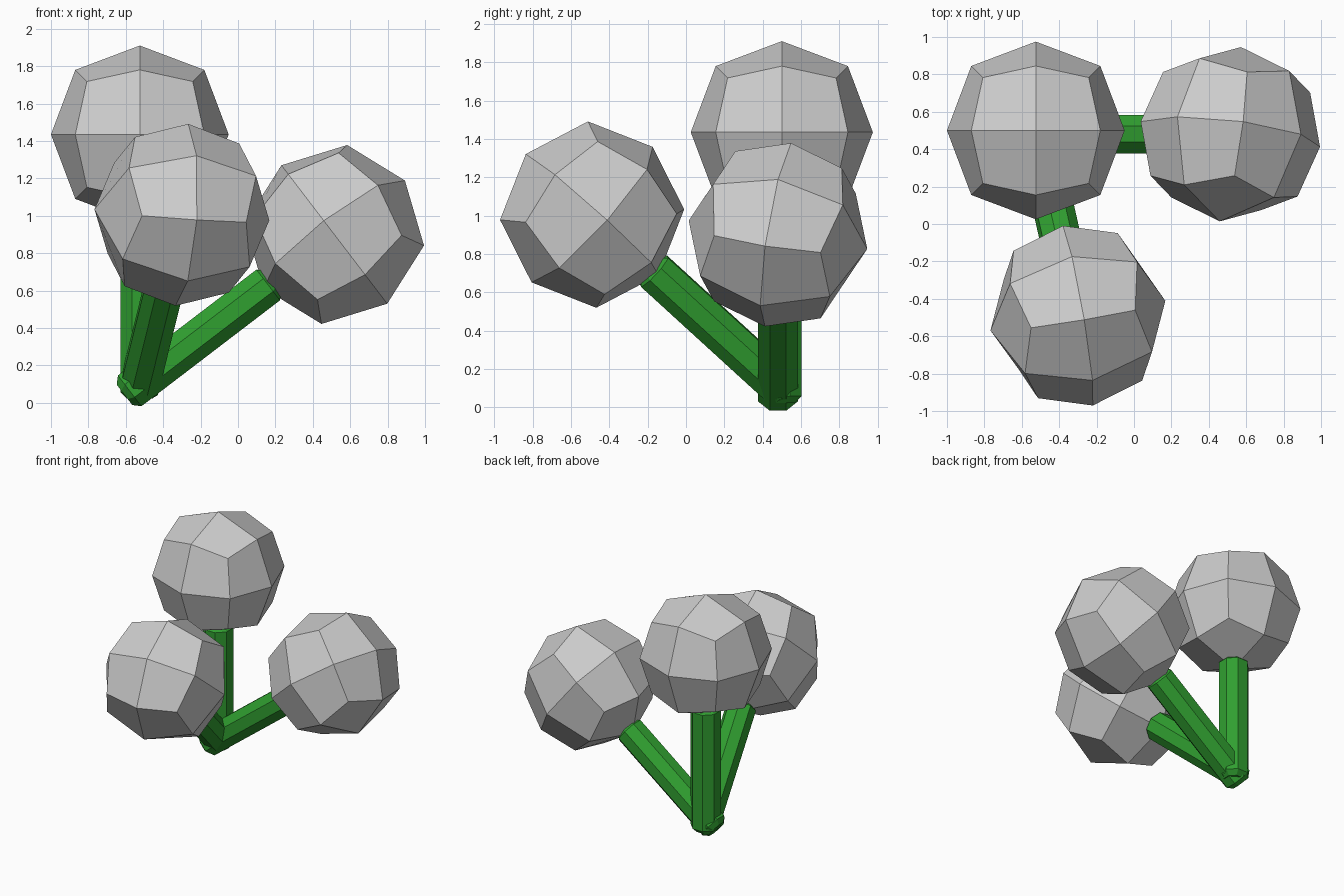
import bpy, bmesh
from mathutils import Vector, Matrix

if "Cube" in bpy.data.objects:
    bpy.data.objects.remove(bpy.data.objects["Cube"])

green = bpy.data.materials.new("stalk_green")
green.diffuse_color = (0.03, 0.35, 0.03, 1)
green.use_nodes = True
green.node_tree.nodes["Principled BSDF"].inputs["Base Color"].default_value = green.diffuse_color


def add_bud(name, centre, side, axis):
    """Ball: a cube subdivided once, rolled about its stalk axis."""
    w = Vector(axis).normalized()
    u = Vector(side)
    u = (u - w * u.dot(w)).normalized()
    rot = Matrix((u, w.cross(u), w)).transposed().to_4x4()
    bpy.ops.mesh.primitive_cube_add(size=1.1317)
    ob = bpy.context.object
    ob.name = name
    ob.matrix_world = Matrix.Translation(centre) @ rot
    sub = ob.modifiers.new("round", 'SUBSURF')
    sub.levels = sub.render_levels = 1
    sub.use_limit_surface = True


def add_stalk(name, centre, axis):
    """Eight-sided rod with bevelled ends, running from the root to the ball."""
    w = Vector(axis).normalized()
    z0, z1 = -0.092, 0.91
    bm = bmesh.new()
    bmesh.ops.create_cone(bm, cap_ends=True, segments=8, radius1=0.112, radius2=0.112, depth=z1 - z0,
                          matrix=Matrix.Translation((0, 0, (z0 + z1) / 2)) @ Matrix.Rotation(0.3927, 4, 'Z'))
    caps = [f for f in bm.faces if len(f.verts) == 8]
    rims = list({e for f in caps for e in f.edges})
    bmesh.ops.bevel(bm, geom=rims, offset=0.035, segments=1, affect='EDGES')
    me = bpy.data.meshes.new(name)
    bm.to_mesh(me)
    bm.free()
    me.materials.append(green)
    ob = bpy.data.objects.new(name, me)
    bpy.context.collection.objects.link(ob)
    rot = Vector((0, 0, 1)).rotation_difference(w).to_matrix().to_4x4()
    ob.matrix_world = Matrix.Translation(Vector(centre) - w * 1.32) @ rot


# centre of ball, side axis of ball, stalk direction
branches = {
    "upright": ((-0.525, 0.5, 1.435), (1, 0, 0), (0, 0, 1)),
    "right": ((0.515, 0.48, 0.90), (-0.116, -0.98, 0.158), (0.793, 0, 0.606)),
    "front": ((-0.30, -0.49, 1.005), (0.979, 0.168, -0.063), (0.165, -0.728, 0.665)),
}
for label, (centre, side, axis) in branches.items():
    add_bud(label + "_bud", centre, side, axis)
    add_stalk(label + "_stalk", centre, axis)
